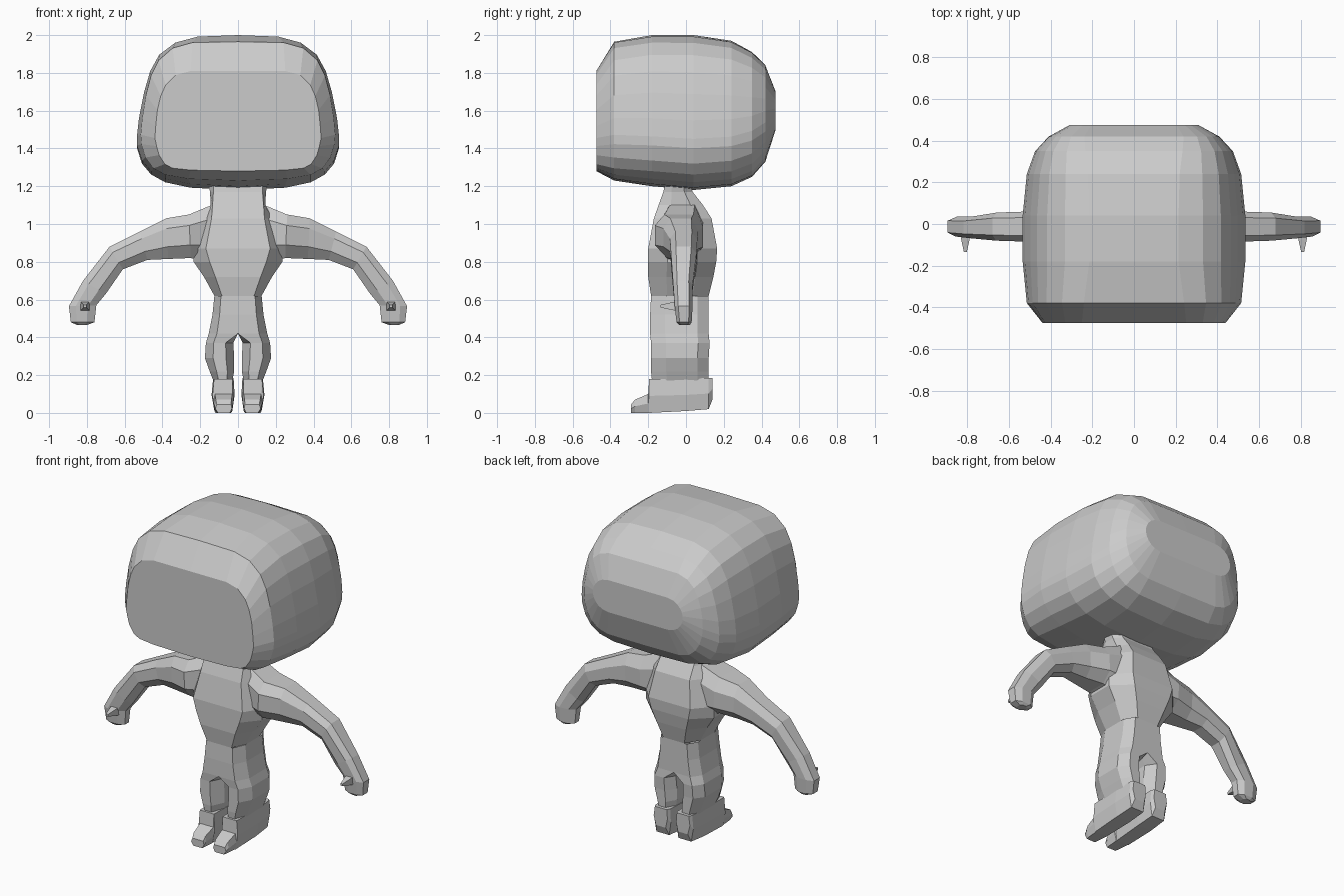
import bpy, bmesh
from mathutils import Vector

if "Cube" in bpy.data.objects:
    bpy.data.objects.remove(bpy.data.objects["Cube"])

grey = bpy.data.materials.new("plain grey")
grey.diffuse_color = (0.6, 0.6, 0.6, 1)
grey.use_nodes = True
grey.node_tree.nodes["Principled BSDF"].inputs["Base Color"].default_value = grey.diffuse_color


def loft(name, rings, cap_start=True, cap_end=True, mirror=False):
    """Skin a list of equal-length closed rings; optionally mirror in x."""
    bm = bmesh.new()
    vs = [[bm.verts.new(p) for p in r] for r in rings]
    n = len(rings[0])
    for a, b in zip(vs, vs[1:]):
        for i in range(n):
            j = (i + 1) % n
            quad = (a[i], a[j], b[j], b[i])
            # leave out walls that lie on the centre plane
            if not (mirror and all(abs(v.co.x) < 1e-4 for v in quad)):
                bm.faces.new(quad)
    if cap_start:
        bm.faces.new(vs[0][::-1])
    if cap_end:
        bm.faces.new(vs[-1])
    if mirror:
        extra = bmesh.ops.duplicate(bm, geom=bm.verts[:] + bm.edges[:] + bm.faces[:])["geom"]
        for g in extra:
            if isinstance(g, bmesh.types.BMVert):
                g.co.x *= -1
    bmesh.ops.remove_doubles(bm, verts=bm.verts, dist=1e-4)
    bmesh.ops.recalc_face_normals(bm, faces=bm.faces)
    me = bpy.data.meshes.new(name)
    bm.to_mesh(me)
    bm.free()
    me.materials.append(grey)
    ob = bpy.data.objects.new(name, me)
    bpy.context.collection.objects.link(ob)
    return ob


# Head: half outlines as (width, height) fractions, top to bottom
dome = [(0, 1), (.4, .99), (.62, .95), (.78, .87), (.87, .76), (.93, .62), (.98, .45),
        (1, .33), (1, .27), (.95, .17), (.86, .10), (.72, .05), (.47, .015), (0, 0)]
visor = [(0, 1), (.57, 1), (.75, .96), (.87, .86), (.93, .75), (.97, .61), (.99, .45),
         (1, .33), (.98, .25), (.95, .16), (.88, .07), (.79, .03), (.57, .01), (0, 0)]
slot = [(0, 1), (.66, 1), (.79, .96), (.88, .88), (.94, .78), (.98, .67), (1, .56),
        (1, .44), (.98, .33), (.94, .22), (.88, .12), (.79, .04), (.66, 0), (0, 0)]


def head_ring(y, w, zb, zt, other, t):
    half = [((1 - t) * a[0] + t * b[0], (1 - t) * a[1] + t * b[1]) for a, b in zip(dome, other)]
    full = half + [(-x, z) for x, z in half[-2:0:-1]]
    return [(x * w, y, zb + z * (zt - zb)) for x, z in full]


loft("head", [head_ring(*r) for r in (
    (-.475, .44, 1.28, 1.81, visor, 1),
    (-.38, .515, 1.23, 1.965, visor, .4),
    (-.18, .535, 1.2, 2.0, visor, 0),
    (.04, .535, 1.18, 2.0, slot, 0),
    (.24, .515, 1.2, 1.97, slot, .1),
    (.35, .475, 1.25, 1.91, slot, .35),
    (.42, .41, 1.33, 1.84, slot, .7),
    (.475, .31, 1.5, 1.7, slot, 1))])


# Torso: front and back panels with bevelled flanks
def torso_ring(z, panel, w, yf, yb):
    m, d = (yf + yb) / 2, (yb - yf) * .22
    h = [(panel, yf), (w, m - d), (w, m + d), (panel * .85, yb)]
    return [(x, y, z) for x, y in h] + [(-x, y, z) for x, y in h[::-1]]


loft("torso", [torso_ring(*r) for r in (
    (1.22, .13, .16, -.11, .02),
    (1.17, .13, .148, -.12, .035),
    (1.10, .135, .145, -.145, .09),
    (1.03, .14, .19, -.17, .135),
    (.87, .17, .235, -.2, .165),
    (.80, .15, .235, -.2, .16),
    (.72, .12, .18, -.2, .145),
    (.62, .085, .125, -.185, .12))], cap_end=False)


# Arms: each section runs from an upper to a lower point, with a y range
def arm_ring(xt, zt, xb, zb, yf, yb):
    top, bot = Vector((xt, 0, zt)), Vector((xb, 0, zb))
    m = (yf + yb) / 2
    out = []
    for t, y in ((0, m + (yb - m) * .6), (.3, yb), (.75, yb), (1, m + (yb - m) * .5),
                 (1, m + (yf - m) * .5), (.7, yf), (.25, yf), (0, m + (yf - m) * .6)):
        p = top.lerp(bot, t)
        out.append((p.x, y, p.z))
    return out


loft("arms", [arm_ring(*r) for r in (
    (.14, 1.10, .18, .80, -.13, .09),
    (.26, 1.05, .25, .82, -.165, .09),
    (.38, 1.03, .37, .815, -.12, .065),
    (.52, .96, .48, .81, -.085, .06),
    (.68, .88, .61, .76, -.08, .055),
    (.82, .70, .70, .63, -.068, .035),
    (.895, .565, .75, .57, -.06, .035),
    (.885, .48, .76, .48, -.05, .03),
    (.85, .465, .80, .465, -.035, .02))], cap_start=False, mirror=True)

# Thumbs: small tapered spikes pointing forward
loft("thumbs", [[(.81 + a * s, y, .565 + b * s) for a, b in ((-1, -1), (1, -1), (1, 1), (-1, 1))]
                for y, s in ((-.03, .028), (-.075, .02), (-.135, .007))], mirror=True)


# Legs: eight-sided sections between inner and outer x
def leg_ring(z, xi, xo, yf, yb):
    c = (xo - xi) * .28
    i = 0 if xi == 0 else c
    return [(xi + i, yf, z), (xo - c, yf, z), (xo, yf + .08, z), (xo, yb - .06, z),
            (xo - c, yb, z), (xi + i, yb, z), (xi, yb - .06, z), (xi, yf + .08, z)]


loft("legs", [leg_ring(*r) for r in (
    (.62, 0, .125, -.185, .12),
    (.52, 0, .135, -.19, .12),
    (.42, 0, .155, -.19, .12),
    (.37, .025, .17, -.185, .125),
    (.29, .02, .175, -.185, .12),
    (.22, .02, .15, -.185, .12),
    (.17, .03, .13, -.18, .12))], cap_start=False, mirror=True)

# Feet: cross-sections from heel to toe as (y, bottom, top, inner, outer)
loft("feet", [[(xi + .012, y, zb), (xo - .015, y, zb), (xo, y, (zb + zt) / 2),
               (xo - .008, y, zt), (xi + .005, y, zt), (xi, y, (zb + zt) / 2)]
              for y, zb, zt, xi, xo in (
                  (.14, .07, .185, .03, .125),
                  (.12, .02, .185, .02, .135),
                  (0, .01, .18, .018, .14),
                  (-.195, 0, .18, .025, .135),
                  (-.2, 0, .10, .025, .13),
                  (-.27, 0, .07, .03, .125),
                  (-.29, 0, .045, .032, .12))], mirror=True)
